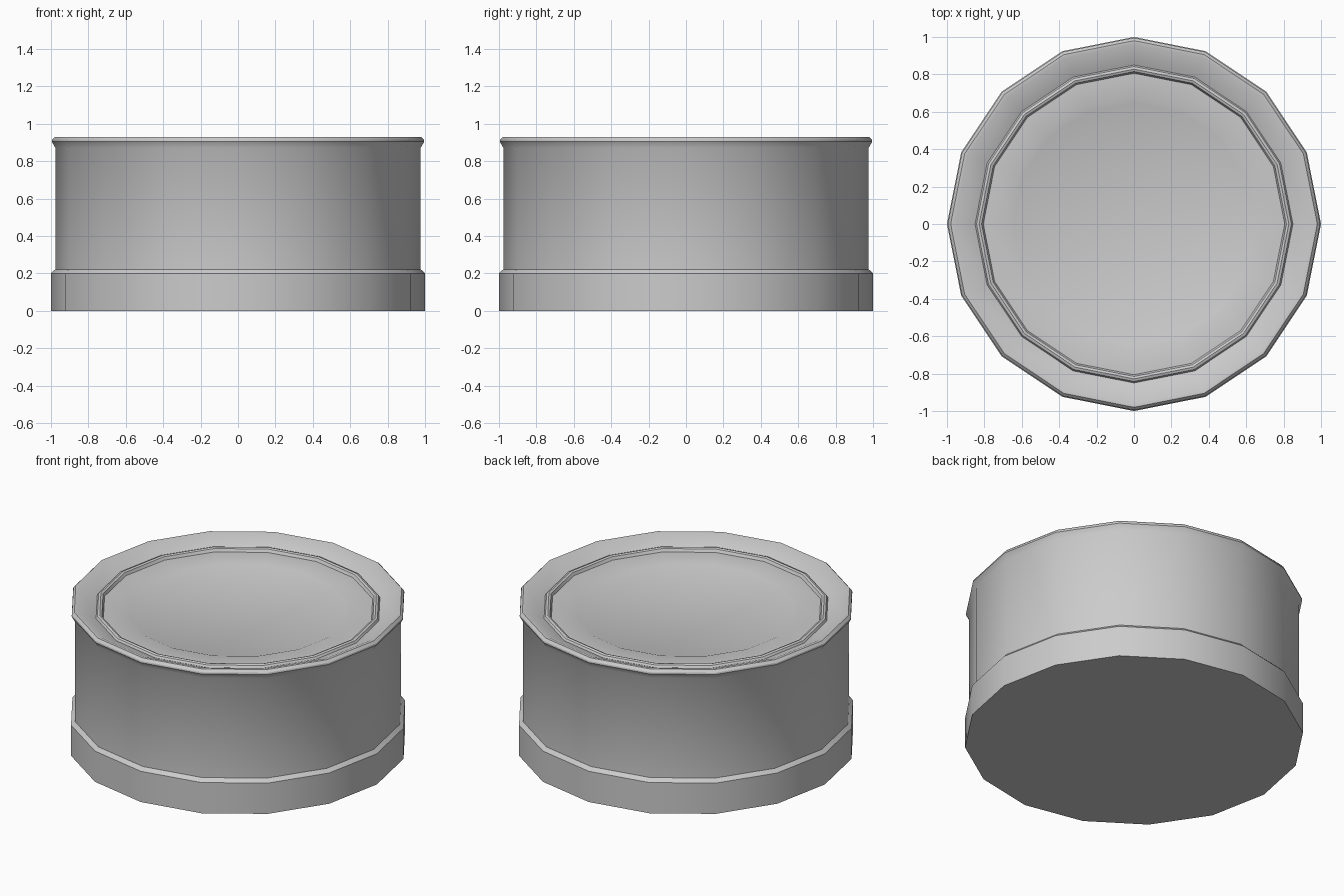
import bpy, bmesh, math

if "Cube" in bpy.data.objects:
    bpy.data.objects.remove(bpy.data.objects["Cube"])

SIDES = 16


def lathe(name, profile):
    """Revolve (radius, z) points around z; close both ends with flat caps."""
    bm = bmesh.new()
    rings = []
    for r, z in profile:
        rings.append([bm.verts.new((r * math.cos(2 * math.pi * i / SIDES),
                                    r * math.sin(2 * math.pi * i / SIDES), z))
                      for i in range(SIDES)])
    for a, b in zip(rings, rings[1:]):
        for i in range(SIDES):
            j = (i + 1) % SIDES
            bm.faces.new((a[i], a[j], b[j], b[i]))
    bm.faces.new(rings[0][::-1])
    bm.faces.new(rings[-1])
    bmesh.ops.recalc_face_normals(bm, faces=bm.faces)
    mesh = bpy.data.meshes.new(name)
    bm.to_mesh(mesh)
    bm.free()
    ob = bpy.data.objects.new(name, mesh)
    bpy.context.collection.objects.link(ob)
    bpy.ops.object.select_all(action='DESELECT')
    ob.select_set(True)
    bpy.context.view_layer.objects.active = ob
    bpy.ops.object.shade_smooth_by_angle(angle=math.radians(30))
    return ob


lathe("round_tin", [
    # base band with chamfer
    (1.0, 0), (1.0, 0.2), (0.977, 0.222),
    # wall and flared rim
    (0.977, 0.872), (0.996, 0.905), (0.994, 0.915), (0.98, 0.93), (0.962, 0.93),
    # sloping shoulder down to the raised bead
    (0.85, 0.88), (0.842, 0.893), (0.828, 0.898), (0.815, 0.893), (0.806, 0.875),
    # lid panel with a shallow central recess
    (0.67, 0.875), (0.65, 0.867),
])
